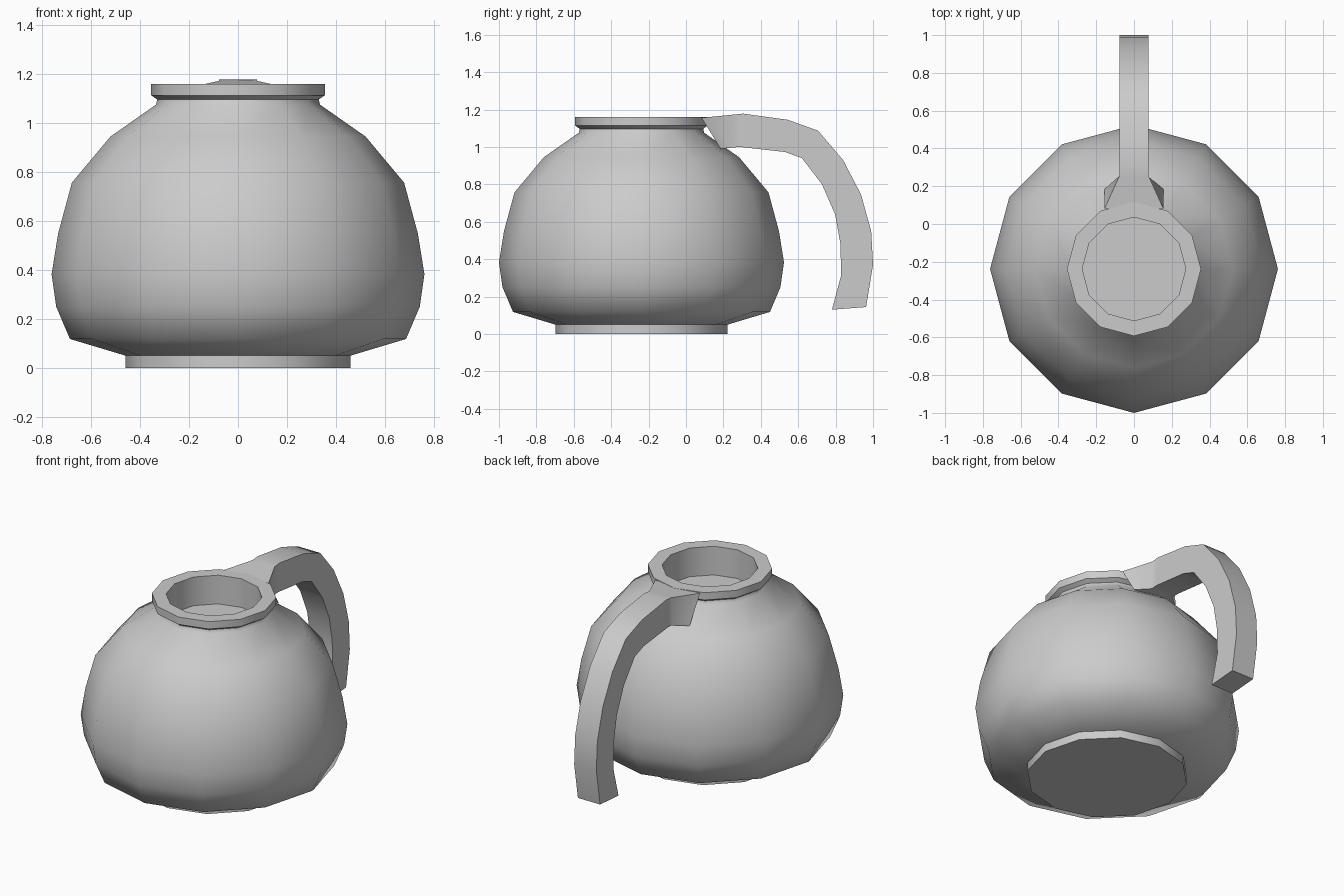
import bpy, bmesh
from math import cos, sin, tau, radians

if "Cube" in bpy.data.objects:
    bpy.data.objects.remove(bpy.data.objects["Cube"])

CY = -0.238   # pot axis position in y
SIDES = 12


def finish(name, bm, angle):
    bmesh.ops.recalc_face_normals(bm, faces=bm.faces)
    me = bpy.data.meshes.new(name)
    bm.to_mesh(me)
    bm.free()
    ob = bpy.data.objects.new(name, me)
    bpy.context.collection.objects.link(ob)
    bpy.ops.object.select_all(action='DESELECT')
    ob.select_set(True)
    bpy.context.view_layer.objects.active = ob
    bpy.ops.object.shade_smooth_by_angle(angle=radians(angle))
    return ob


def bridge(bm, rings):
    # skin consecutive rings and cap both ends
    n = len(rings[0])
    for a, b in zip(rings, rings[1:]):
        for i in range(n):
            j = (i + 1) % n
            bm.faces.new((a[i], a[j], b[j], b[i]))
    bm.faces.new(rings[0])
    bm.faces.new(rings[-1])


# pot: foot, round belly, neck, rim and the recessed opening
profile = [(0.46, 0), (0.46, 0.05), (0.687, 0.118), (0.743, 0.25), (0.762, 0.383),
           (0.735, 0.55), (0.679, 0.757), (0.522, 0.945), (0.335, 1.076), (0.33, 1.097),
           (0.355, 1.114), (0.355, 1.16), (0.274, 1.16), (0.274, 0.98)]
bm = bmesh.new()
rings = [[bm.verts.new((r * cos(tau * i / SIDES), CY + r * sin(tau * i / SIDES), z))
          for i in range(SIDES)] for r, z in profile]
bridge(bm, rings)
finish("pot_body", bm, 52)

# handle: outer and inner (y, z) points with half width, flared where it meets the rim
sections = [
    ((0.083, 1.156), (0.185, 0.99), 0.155),
    ((0.255, 1.173), (0.25, 0.997), 0.077),
    ((0.305, 1.178), (0.29, 1.0), 0.077),
    ((0.545, 1.145), (0.53, 0.973), 0.077),
    ((0.706, 1.087), (0.62, 0.94), 0.077),
    ((0.84, 0.93), (0.727, 0.80), 0.077),
    ((0.936, 0.745), (0.797, 0.64), 0.077),
    ((0.99, 0.55), (0.825, 0.487), 0.077),
    ((1.0, 0.37), (0.83, 0.315), 0.077),
    ((0.963, 0.144), (0.78, 0.13), 0.077),
]
bm = bmesh.new()
rings = [[bm.verts.new(p) for p in ((-w, *o), (w, *o), (w, *i), (-w, *i))]
         for o, i, w in sections]
bridge(bm, rings)
finish("handle", bm, 35)
